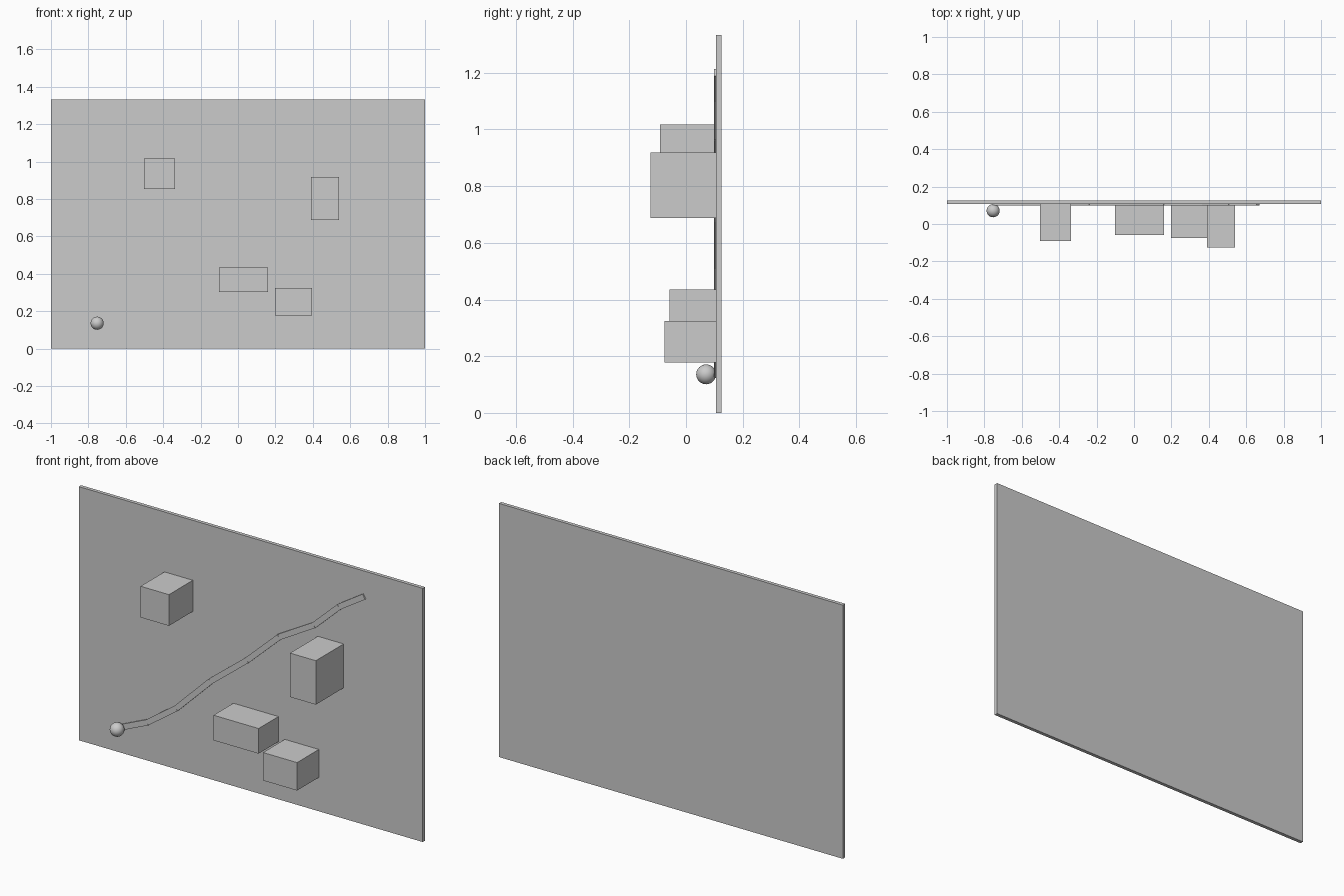
import bpy, math

if "Cube" in bpy.data.objects:
    bpy.data.objects.remove(bpy.data.objects["Cube"])

BOARD_FRONT = 0.106


def box(name, x0, x1, y0, y1, z0, z1):
    bpy.ops.mesh.primitive_cube_add(size=1, location=((x0 + x1) / 2, (y0 + y1) / 2, (z0 + z1) / 2))
    ob = bpy.context.object
    ob.name = name
    ob.scale = (x1 - x0, y1 - y0, z1 - z0)
    bpy.ops.object.transform_apply(location=False, rotation=False, scale=True)
    return ob


# Upright back board
box("back_board", -1, 1, BOARD_FRONT, 0.125, 0, 1.333)

# Blocks standing out from the board: x0, x1, front y, z0, z1
blocks = {
    "upper_left_block": (-0.502, -0.337, -0.092, 0.854, 1.018),
    "right_block": (0.39, 0.54, -0.125, 0.687, 0.918),
    "lower_middle_block": (-0.101, 0.161, -0.059, 0.303, 0.435),
    "lower_right_block": (0.198, 0.396, -0.075, 0.178, 0.325),
}
for name, (x0, x1, y, z0, z1) in blocks.items():
    box(name, x0, x1, y, BOARD_FRONT, z0, z1)

# Winding path made of thin straight strips laid end to end
path = [(-0.752, 0.136), (-0.598, 0.203), (-0.43, 0.322), (-0.23, 0.518), (-0.018, 0.685),
        (0.168, 0.857), (0.371, 0.973), (0.516, 1.108), (0.662, 1.201)]
for i, ((xa, za), (xb, zb)) in enumerate(zip(path, path[1:])):
    length = math.hypot(xb - xa, zb - za)
    strip = box(f"path_strip_{i + 1}", -length / 2, length / 2, 0.099, BOARD_FRONT, -0.0145, 0.0145)
    strip.location.x, strip.location.z = (xa + xb) / 2, (za + zb) / 2
    strip.rotation_euler.y = -math.atan2(zb - za, xb - xa)

# Ball at the lower end of the path
bpy.ops.mesh.primitive_uv_sphere_add(segments=32, ring_count=16, radius=0.035, location=(-0.753, 0.071, 0.136))
bpy.context.object.name = "ball"
bpy.ops.object.shade_smooth_by_angle()
